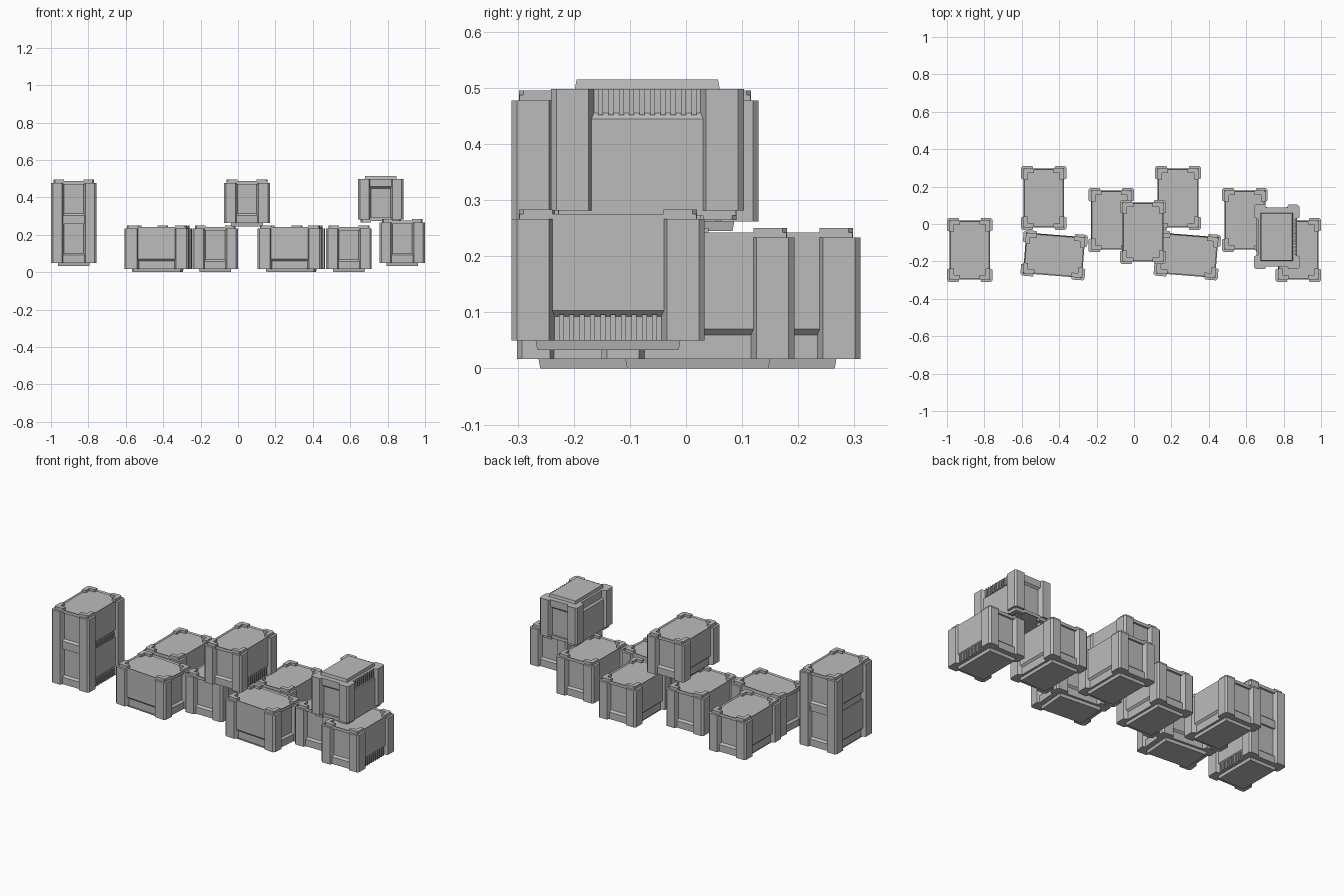
import bpy, bmesh, math

if "Cube" in bpy.data.objects:
    bpy.data.objects.remove(bpy.data.objects["Cube"])

HX, HY = 0.122, 0.172          # half size over the corner posts
BX, BY = 0.109, 0.158          # half size of lid and raised panels
CX, CY = 0.099, 0.147          # half size of the recessed core
Z0, Z1, LID, TOP = 0.017, 0.233, 0.242, 0.25

grey = bpy.data.materials.new("crate_grey")
grey.diffuse_color = (0.5, 0.5, 0.5, 1)
grey.use_nodes = True
grey.node_tree.nodes["Principled BSDF"].inputs["Base Color"].default_value = grey.diffuse_color


def loft(bm, low, high):
    """Solid between two matching polygons of 3D points."""
    a = [bm.verts.new(p) for p in low]
    b = [bm.verts.new(p) for p in high]
    n = len(a)
    bm.faces.new(a[::-1])
    bm.faces.new(b)
    for i in range(n):
        bm.faces.new((a[i], a[(i + 1) % n], b[(i + 1) % n], b[i]))


def rect(x, y, z):
    return [(-x, -y, z), (x, -y, z), (x, y, z), (-x, y, z)]


def box(bm, x0, x1, y0, y1, z0, z1):
    loft(bm, [(x0, y0, z0), (x1, y0, z0), (x1, y1, z0), (x0, y1, z0)],
         [(x0, y0, z1), (x1, y0, z1), (x1, y1, z1), (x0, y1, z1)])


def corners(bm, profile, z0, z1):
    """Extrude a profile in all four corners."""
    for sx in (-1, 1):
        for sy in (-1, 1):
            pts = [(sx * x, sy * y) for x, y in profile]
            loft(bm, [(x, y, z0) for x, y in pts], [(x, y, z1) for x, y in pts])


def crate_mesh(name, ribbed):
    bm = bmesh.new()
    # base plate and recessed core
    loft(bm, rect(0.083, 0.126, 0), rect(0.086, 0.129, Z0))
    box(bm, -CX, CX, -CY, CY, Z0, 0.228)
    # L-shaped corner posts with chamfered edges
    c = 0.01
    corners(bm, [(0.09, 0.13), (0.09, HY - 0.075), (CX, HY - 0.077), (HX, HY - 0.067),
                 (HX, HY - c), (HX - c, HY), (0.062, HY), (0.052, CY), (0.052, 0.13)], Z0, Z1)
    # corner caps
    corners(bm, [(0.085, 0.135), (0.085, HY - 0.073), (HX - 0.013, HY - 0.073),
                 (HX - 0.013, HY - 0.021), (HX - 0.021, HY - 0.013),
                 (0.052, HY - 0.013), (0.052, 0.135)], Z1 - 0.004, TOP)
    # lid with a shallow sunken centre
    box(bm, -BX, BX, -BY, BY, 0.224, LID)
    bm.faces.ensure_lookup_table()
    lid = max(bm.faces, key=lambda f: (len(f.verts) == 4, f.calc_center_median().z))
    bmesh.ops.inset_region(bm, faces=[lid], thickness=0.042)
    bmesh.ops.inset_region(bm, faces=[lid], thickness=0.008, depth=-0.007)
    # raised long panels, sloping back to the recess at the foot
    w = HY - 0.07
    for s in (-1, 1):
        loft(bm, [(s * CX, -w, 0.06), (s * CX, w, 0.06), (s * CX, w, 0.23), (s * CX, -w, 0.23)],
             [(s * BX, -w, 0.07), (s * BX, w, 0.07), (s * BX, w, 0.23), (s * BX, -w, 0.23)])
    # sills on the short ends
    for s in (-1, 1):
        loft(bm, [(-0.06, s * CY, Z0), (0.06, s * CY, Z0), (0.06, s * CY, 0.068), (-0.06, s * CY, 0.068)],
             [(-0.06, s * BY, Z0), (0.06, s * BY, Z0), (0.06, s * BY, 0.058), (-0.06, s * BY, 0.058)])
    # upright ribs below one long panel
    if ribbed:
        for i in range(10):
            y = (i - 4.5) * 0.0185
            box(bm, CX - 0.004, BX, y - 0.0045, y + 0.0045, Z0, 0.063)
    bmesh.ops.recalc_face_normals(bm, faces=bm.faces)
    me = bpy.data.meshes.new(name)
    bm.to_mesh(me)
    bm.free()
    me.materials.append(grey)
    return me


plain = crate_mesh("plain_crate", False)
ribbed = crate_mesh("ribbed_crate", True)

# name, mesh, position, turn about z in degrees, upside down
TURN = 85.5
crates = [
    ("stacked_crate_lower", ribbed, (-0.878, -0.139, 0.033), 0, False),
    ("stacked_crate_upper", ribbed, (-0.878, -0.139, 0.245), 0, False),
    ("back_left_crate", plain, (-0.482, 0.139, 0), 0, False),
    ("turned_left_crate", plain, (-0.427, -0.167, 0), TURN, False),
    ("middle_left_crate", plain, (-0.122, 0.021, 0), 0, False),
    ("raised_middle_crate", ribbed, (0.048, -0.043, 0.245), 0, False),
    ("back_right_crate", plain, (0.235, 0.139, 0), 0, False),
    ("turned_right_crate", plain, (0.285, -0.167, 0), TURN, False),
    ("middle_right_crate", plain, (0.593, 0.021, 0), 0, False),
    ("end_crate", ribbed, (0.878, -0.139, 0.033), 0, False),
    ("upside_down_crate", ribbed, (0.763, -0.069, 0.515), 0, True),
]
for name, mesh, loc, turn, flipped in crates:
    ob = bpy.data.objects.new(name, mesh)
    ob.location = loc
    ob.rotation_euler = (math.pi if flipped else 0, 0, math.radians(turn))
    bpy.context.collection.objects.link(ob)
